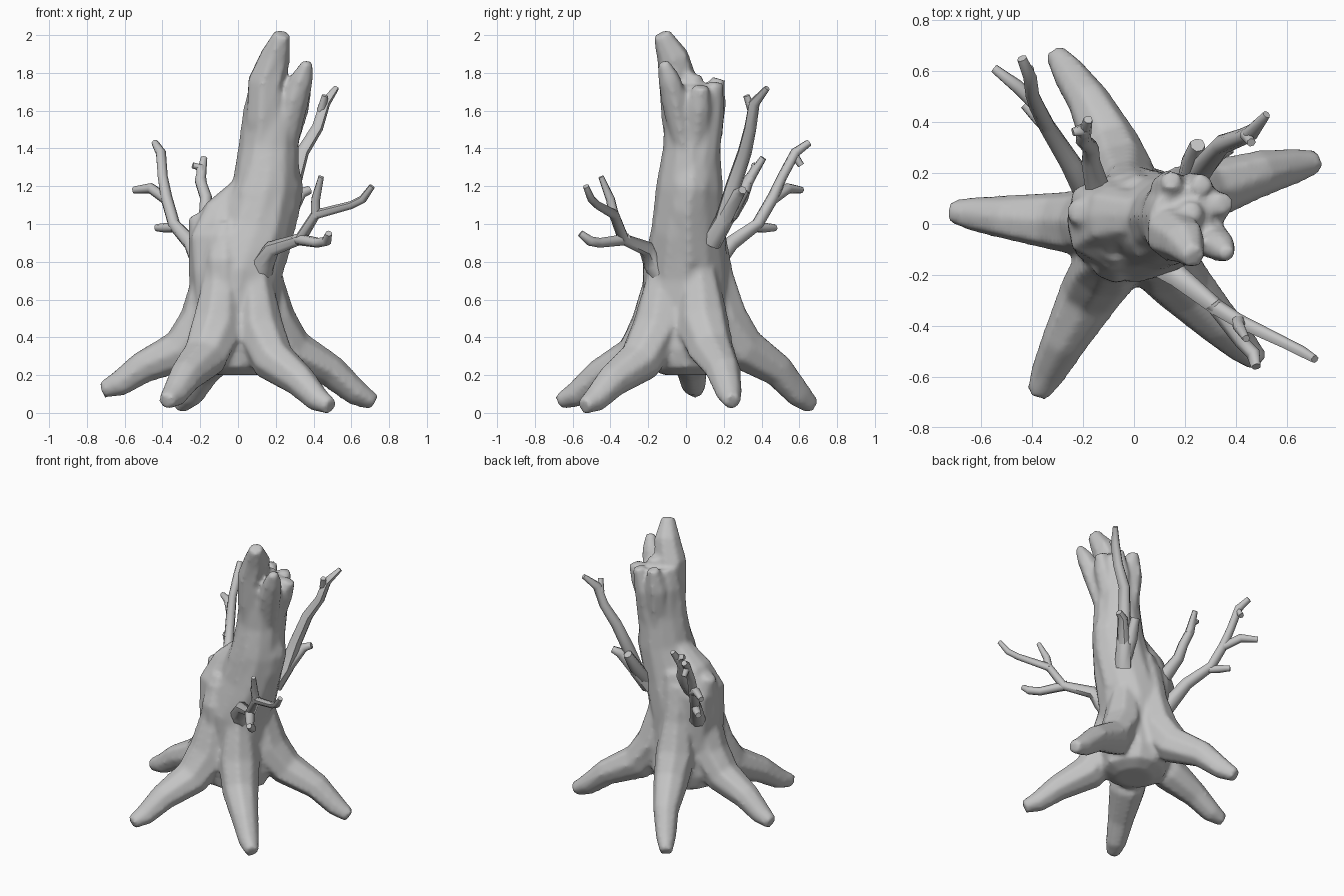
import bpy
import bmesh
import math
import random
from mathutils import Vector, Quaternion

random.seed(4)

default_cube = bpy.data.objects.get("Cube")
if default_cube:
    bpy.data.objects.remove(default_cube, do_unlink=True)

# Single weathered wood colour
wood = bpy.data.materials.new("grey_wood")
wood.use_nodes = True
wood_colour = (.55, .55, .55, 1)
wood.diffuse_color = wood_colour
shader = next(n for n in wood.node_tree.nodes if n.type == 'BSDF_PRINCIPLED')
shader.inputs["Base Color"].default_value = wood_colour
shader.inputs["Roughness"].default_value = .9


def add_tube(bm, points, sides=8, rough=0.0, girth=1.0):
    """Sweep a closed tube through (x, y, z, radius) points."""
    centres = [Vector(p[:3]) for p in points]
    last = len(points) - 1
    tangent = Vector((0, 0, 1))
    frame = Quaternion()
    ridges = [1 + random.uniform(-rough, rough) for _ in range(sides)]
    rings = []
    for i, centre in enumerate(centres):
        direction = (centres[min(i + 1, last)] - centres[max(i - 1, 0)]).normalized()
        frame = tangent.rotation_difference(direction) @ frame
        tangent = direction
        ring = []
        for k in range(sides):
            angle = math.tau * k / sides
            reach = girth * points[i][3] * ridges[k] * (1 + random.uniform(-rough, rough) / 2)
            offset = Vector((math.cos(angle), math.sin(angle), 0)) * reach
            ring.append(bm.verts.new(centre + frame @ offset))
        rings.append(ring)
    for lower, upper in zip(rings, rings[1:]):
        for k in range(sides):
            n = (k + 1) % sides
            bm.faces.new((lower[k], lower[n], upper[n], upper[k]))
    bm.faces.new(list(reversed(rings[0])))
    bm.faces.new(rings[-1])


def make_object(name, bm):
    mesh = bpy.data.meshes.new(name)
    bmesh.ops.recalc_face_normals(bm, faces=bm.faces)
    bm.to_mesh(mesh)
    bm.free()
    mesh.materials.append(wood)
    obj = bpy.data.objects.new(name, mesh)
    bpy.context.collection.objects.link(obj)
    return obj


def make_branch(name, limbs):
    """Build one branch from a main limb and its twigs."""
    bm = bmesh.new()
    for limb in limbs:
        add_tube(bm, limb, sides=7, rough=.06, girth=1.25)
    obj = make_object(name, bm)
    bpy.ops.object.select_all(action='DESELECT')
    obj.select_set(True)
    bpy.context.view_layer.objects.active = obj
    bpy.ops.object.shade_smooth_by_angle(angle=math.radians(60))


def root_path(tip, bend, lift):
    """Ridge on the trunk that flares out and down to a root tip."""
    tip = Vector(tip)
    sideways = Vector((-tip.y, tip.x, 0)).normalized()
    path = []
    for along, height, radius in ((.18, .95, .07), (.2, .7, .105), (.25, .47, .14),
                                  (.42, .3, .122), (.7, .195, .09), (.88, .09, .07)):
        swell = math.sin(math.pi * along)
        p = tip * along + sideways * bend * swell
        path.append((p.x, p.y, height + (tip.z - .05) * along + lift * swell, radius))
    path.append((*tip, .045))
    return path


trunk = bmesh.new()

# Leaning main stem on a flared base, and the lower broken half beside it
add_tube(trunk, [(0, 0, .2, .12), (0, 0, .24, .21), (0, 0, .34, .24), (0, 0, .55, .23),
                 (.01, 0, .75, .235), (.1, .01, .98, .2), (.155, .02, 1.2, .18),
                 (.17, .03, 1.4, .16), (.18, .03, 1.6, .15), (.19, .03, 1.74, .12)], 12, .05)
add_tube(trunk, [(-.04, 0, .4, .19), (-.06, 0, .75, .2), (-.08, .02, .93, .185),
                 (-.06, .03, 1.05, .13), (.05, .03, 1.18, .09)], 10, .05)

# Broken horn, front and back ridges, and knots on the stem
add_tube(trunk, [(-.14, .02, .75, .12), (-.17, .04, .94, .095), (-.225, .05, 1.05, .045)])
add_tube(trunk, [(-.07, -.13, .55, .1), (-.07, -.12, .8, .115), (-.07, -.08, 1, .07)])
add_tube(trunk, [(-.03, .12, .5, .11), (-.02, .13, .8, .11), (.02, .1, 1.05, .09)])
add_tube(trunk, [(.17, .02, .8, .09), (.22, .01, 1.08, .11), (.24, .03, 1.2, .11), (.24, .04, 1.38, .07)])
add_tube(trunk, [(.08, -.05, .9, .1), (.08, -.06, 1.15, .1), (.13, -.05, 1.35, .08)])

# Jagged splinters around the broken top
splinters = (
    [(.14, 0, 1.3, .09), (.14, -.03, 1.55, .1), (.15, -.04, 1.75, .105),
     (.2, -.07, 1.89, .085), (.235, -.13, 2.01, .045)],
    [(.24, 0, 1.35, .06), (.3, -.06, 1.66, .075), (.34, -.09, 1.77, .06), (.37, -.12, 1.86, .03)],
    [(.24, .05, 1.4, .07), (.31, .07, 1.62, .07), (.35, .08, 1.73, .045)],
    [(.16, .08, 1.3, .09), (.14, .13, 1.62, .08), (.15, .17, 1.77, .04)],
    [(.22, .08, 1.3, .09), (.24, .13, 1.6, .075), (.27, .16, 1.75, .04)],
    [(.22, .05, 1.5, .09), (.22, .04, 1.79, .05)],
)
for splinter in splinters:
    add_tube(trunk, splinter, 7, .06)

# Five spreading roots
for tip, bend, lift in (((-.72, .05, .12), .01, 0), ((-.38, -.67, .06), -.02, -.01),
                        ((.49, -.54, .035), -.02, -.02), ((.72, .245, .055), .035, .03),
                        ((-.31, .67, .035), -.05, .05)):
    add_tube(trunk, root_path(tip, bend, lift), 8, .06)

# Fuse stem, splinters and roots into one continuous skin
trunk_obj = make_object("trunk_and_roots", trunk)
fuse = trunk_obj.modifiers.new("fuse", 'REMESH')
fuse.mode = 'VOXEL'
fuse.voxel_size = .016
fuse.use_smooth_shade = True
soften = trunk_obj.modifiers.new("soften", 'SMOOTH')
soften.factor = .5
soften.iterations = 5

# Front branch with three tips
make_branch("front_branch", [
    [(.12, -.12, .7, .045), (.13, -.17, .79, .048), (.18, -.21, .87, .036), (.33, -.33, .92, .026),
     (.41, -.38, 1.05, .023), (.6, -.47, 1.1, .018), (.66, -.5, 1.13, .018), (.71, -.53, 1.2, .013)],
    [(.31, -.31, .92, .026), (.42, -.46, .9, .022), (.47, -.51, .91, .022), (.48, -.56, .95, .015)],
    [(.41, -.38, 1.04, .022), (.41, -.4, 1.13, .02), (.44, -.45, 1.25, .012)],
])

# Tall branch at the back right
make_branch("back_right_branch", [
    [(-.18, .12, .75, .045), (-.25, .24, .9, .034), (-.34, .38, 1, .027), (-.38, .46, 1.14, .026),
     (-.4, .51, 1.25, .022), (-.41, .58, 1.38, .022), (-.44, .65, 1.43, .016)],
    [(-.38, .46, 1.13, .022), (-.46, .54, 1.19, .022), (-.55, .61, 1.18, .015)],
    [(-.31, .34, .98, .02), (-.38, .42, .98, .022), (-.43, .47, .98, .016)],
    [(-.41, .57, 1.37, .018), (-.41, .61, 1.31, .014)],
])

# Small twig beside the broken half
make_branch("small_back_twig", [
    [(-.14, .13, .95, .04), (-.17, .25, 1.06, .03), (-.17, .3, 1.14, .026),
     (-.2, .33, 1.23, .024), (-.18, .41, 1.35, .014)],
    [(-.19, .33, 1.22, .02), (-.2, .37, 1.3, .02), (-.24, .36, 1.31, .013)],
])

# Tall branch at the back left with two short broken stubs
make_branch("back_left_branch", [
    [(.2, .13, .9, .045), (.25, .2, 1.02, .04), (.29, .25, 1.2, .034), (.34, .31, 1.38, .03),
     (.42, .34, 1.51, .026), (.46, .36, 1.64, .024), (.52, .43, 1.72, .013)],
    [(.44, .35, 1.6, .02), (.46, .32, 1.68, .014)],
    [(.25, .2, 1.02, .036), (.33, .28, 1.16, .026), (.38, .3, 1.18, .018)],
    [(.21, .14, .93, .036), (.23, .24, 1.06, .034), (.25, .31, 1.18, .024)],
])
